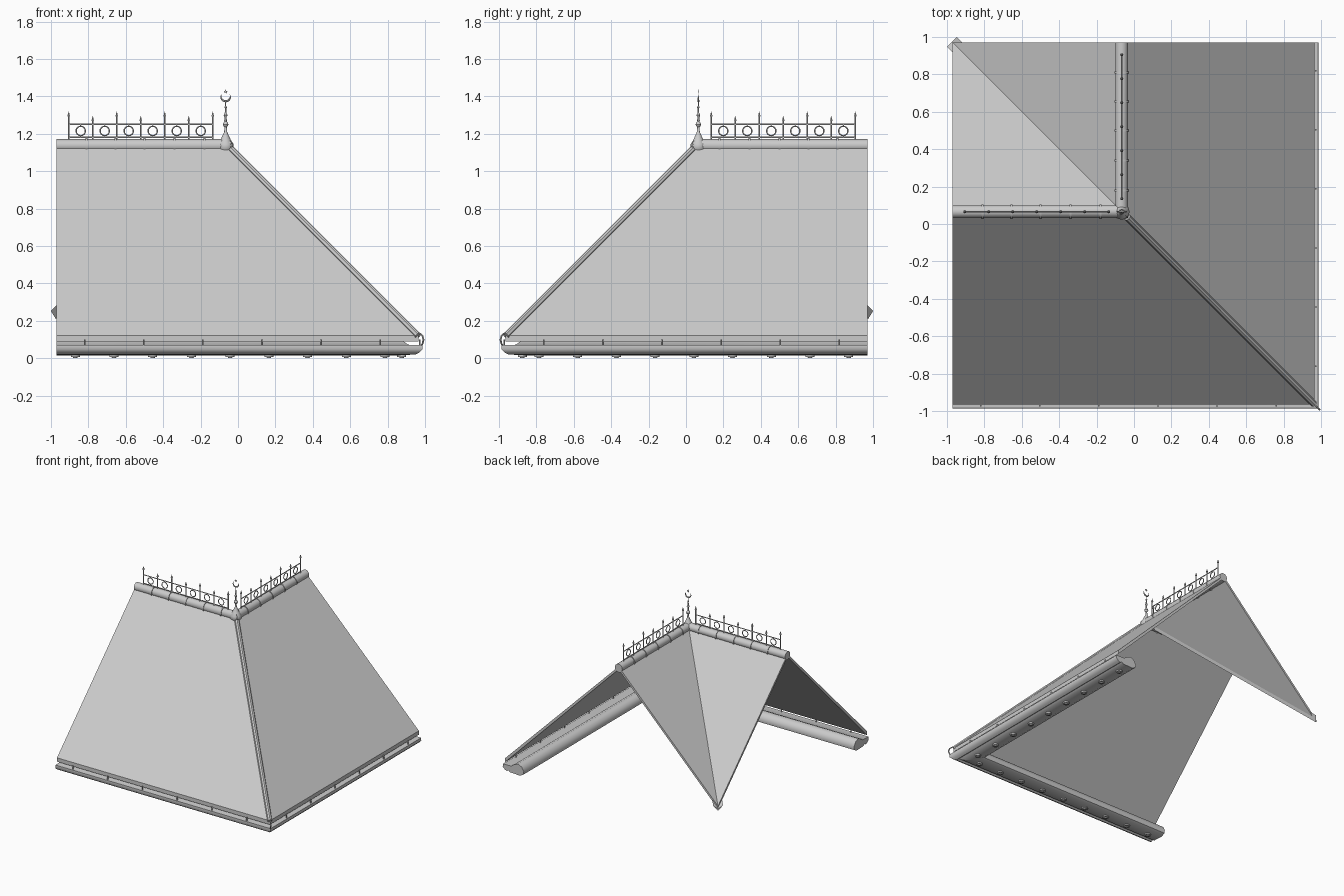
import bpy, bmesh, math
from mathutils import Matrix, Vector

if "Cube" in bpy.data.objects:
    bpy.data.objects.remove(bpy.data.objects["Cube"])

END = -0.97                      # open gable end of each wing
RY = 0.066                       # ridge line offset
SWAP = Matrix(((0, -1, 0, 0), (-1, 0, 0, 0), (0, 0, 1, 0), (0, 0, 0, 1)))  # mirror over the hip


def material(name, v):
    m = bpy.data.materials.new(name)
    m.diffuse_color = (v, v, v, 1)
    m.use_nodes = True
    m.node_tree.nodes["Principled BSDF"].inputs["Base Color"].default_value = m.diffuse_color
    return m


GREY = material("light grey", 0.6)


def add(name, bm, mirror=False, angle=35):
    me = bpy.data.meshes.new(name)
    bm.to_mesh(me)
    bm.free()
    for p in me.polygons:
        p.use_smooth = True
    me.set_sharp_from_angle(angle=math.radians(angle))
    me.materials.append(GREY)
    bpy.context.collection.objects.link(bpy.data.objects.new(name, me))
    if mirror:
        m2 = me.copy()
        m2.transform(SWAP)
        m2.flip_normals()
        bpy.context.collection.objects.link(bpy.data.objects.new(name + "_right", m2))


def mitred(name, prof, angle=35):
    """Run a (y, z) profile from the gable end to the diagonal mitre, then mirror it."""
    bm = bmesh.new()
    a = [bm.verts.new((END, y, z)) for y, z in prof]
    b = [bm.verts.new((-y, y, z)) for y, z in prof]
    n = len(prof)
    for i in range(n):
        j = (i + 1) % n
        bm.faces.new((a[i], a[j], b[j], b[i]))
    bm.faces.new(a)
    cap = bm.faces.new(b)
    bmesh.ops.recalc_face_normals(bm, faces=bm.faces)
    bm.faces.remove(cap)
    bmesh.ops.remove_doubles(bm, verts=bm.verts, dist=0.0005)
    add(name, bm, True, angle)


def rod(bm, p, q, r1, r2=None, seg=8):
    p, q = Vector(p), Vector(q)
    d = q - p
    mat = Matrix.Translation((p + q) / 2) @ d.to_track_quat('Z', 'Y').to_matrix().to_4x4()
    bmesh.ops.create_cone(bm, cap_ends=True, segments=seg, radius1=r1,
                          radius2=r1 if r2 is None else r2, depth=d.length, matrix=mat)


def tube(bm, pts, radii, normal, closed=False, seg=6):
    """Round tube along a planar path; normal is the plane's normal."""
    pts, nrm, rings = [Vector(p) for p in pts], Vector(normal), []
    n = len(pts)
    for i, p in enumerate(pts):
        nxt = pts[(i + 1) % n] if closed else pts[min(i + 1, n - 1)]
        prv = pts[i - 1] if closed else pts[max(i - 1, 0)]
        side = (nxt - prv).normalized().cross(nrm)
        rings.append([bm.verts.new(p + radii[i] * (side * math.cos(t) + nrm * math.sin(t)))
                      for t in (2 * math.pi * k / seg for k in range(seg))])
    for i in range(n if closed else n - 1):
        r, s = rings[i], rings[(i + 1) % n]
        for k in range(seg):
            bm.faces.new((r[k], r[(k + 1) % seg], s[(k + 1) % seg], s[k]))
    if not closed:
        bm.faces.new(rings[0])
        bm.faces.new(rings[-1])
    bmesh.ops.recalc_face_normals(bm, faces=bm.faces)


# Roof slab: outer slope, ridge, inner slope down to the valley
mitred("roof_slope", [(-.965, .09), (-.965, .122), (RY, 1.15), (.97, .246),
                      (.97, .222), (RY, 1.126)], 20)

# Boxed cornice and gutter under the eave
mitred("eave_gutter", [(-.985, .07), (-.987, .048), (-.97, .03), (-.95, .02), (-.935, .03),
                       (-.92, .018), (-.83, .014), (-.80, .03), (-.795, .055), (-.815, .09),
                       (-.85, .105), (-.885, .09), (-.91, .072)], 50)

# Round ridge pipe
mitred("ridge_pipe", [(RY + .034 * math.cos(k * math.pi / 8), 1.137 + .034 * math.sin(k * math.pi / 8))
                      for k in range(16)])

# Ridge collars
bm = bmesh.new()
for x in (-.81, -.655, -.5, -.34, -.18):
    rod(bm, (x - .005, RY, 1.137), (x + .005, RY, 1.137), .039, seg=16)
add("ridge_collars", bm, True)

# Iron cresting: rails, spiked posts and rings
bm = bmesh.new()
for z in (1.18, 1.25):
    rod(bm, (-.905, RY, z), (-.135, RY, z), .004, seg=6)
step = .77 / 6
for i in range(7):
    x, top = -.905 + i * step, 1.32 if i % 2 == 0 else 1.295
    rod(bm, (x, RY, 1.16), (x, RY, top - .025), .004, seg=6)
    rod(bm, (x, RY, top - .028), (x, RY, top), .009, .0005, seg=6)
    if i < 6:
        c = x + step / 2
        ring = [(c + .025 * math.cos(t), RY, 1.215 + .025 * math.sin(t))
                for t in (k * math.pi / 8 for k in range(16))]
        tube(bm, ring, [.0035] * 16, (0, 1, 0), True)
        for s in (-1, 1):
            rod(bm, (c, RY, 1.215 + s * .025), (c, RY, 1.215 + s * .035), .003, seg=6)
add("ridge_cresting", bm, True)

# Finial: turned stem on a bulbous base
bm = bmesh.new()
prof = [(0, 1.098), (.028, 1.1), (.042, 1.12), (.042, 1.145), (.027, 1.168), (.017, 1.19),
        (.008, 1.21), (.006, 1.235), (.012, 1.241), (.015, 1.25), (.012, 1.259), (.006, 1.266),
        (.005, 1.29), (.011, 1.3), (.005, 1.31), (.004, 1.335), (.007, 1.341), (.003, 1.348),
        (.003, 1.376), (0, 1.378)]
vs = [bm.verts.new((r, 0, z)) for r, z in prof]
es = [bm.edges.new(e) for e in zip(vs, vs[1:])]
bmesh.ops.spin(bm, geom=vs + es, cent=(0, 0, 0), axis=(0, 0, 1), angle=2 * math.pi, steps=14)
bmesh.ops.remove_doubles(bm, verts=bm.verts, dist=.0004)
bmesh.ops.recalc_face_normals(bm, faces=bm.faces)
bmesh.ops.translate(bm, verts=bm.verts, vec=(-RY, RY, 0))
add("finial_stem", bm)

# Crescent and star on top of the finial
bm = bmesh.new()
ang = [math.radians(155 + 230 * k / 16) for k in range(17)]
tube(bm, [(-RY + .025 * math.cos(t), RY, 1.399 + .025 * math.sin(t)) for t in ang],
     [.001 + .005 * math.sin(math.pi * k / 16) for k in range(17)], (0, 1, 0))
add("finial_crescent", bm)
bm = bmesh.new()
star = [bm.verts.new((-RY + r * math.sin(t), RY - .002, 1.425 + r * math.cos(t)))
        for r, t in ((.012 if k % 2 == 0 else .005, k * math.pi / 5) for k in range(10))]
f = bm.faces.new(star)
out = bmesh.ops.extrude_face_region(bm, geom=[f])
bmesh.ops.translate(bm, verts=[v for v in out['geom'] if isinstance(v, bmesh.types.BMVert)], vec=(0, .004, 0))
bmesh.ops.recalc_face_normals(bm, faces=bm.faces)
add("finial_star", bm)

# Hip cap along the outer diagonal, with the hook at its foot
bm = bmesh.new()
rod(bm, (-.035, .035, 1.117), (.963, -.963, .12), .018, seg=8)
add("hip_cap", bm)
bm = bmesh.new()
tube(bm, [(d, -d, z) for d, z in ((.95, .13), (.97, .134), (.985, .122), (.992, .1),
                                  (.987, .078), (.975, .062))], [.005] * 6, (.7071, .7071, 0))
add("hip_hook", bm)

# Valley channel below the inner diagonal, poking out at the low end
bm = bmesh.new()
u = Vector((.7071, .7071, 0))
sect = [(-.037, .012), (0, -.012), (.037, .012), (0, -.03)]
lo, hi = Vector((-.974, .974, .24)), Vector((-.11, .11, 1.104))
rows = [[bm.verts.new(c + u * s + Vector((0, 0, h))) for s, h in sect] for c in (lo, hi)]
for k in range(4):
    bm.faces.new((rows[0][k], rows[0][(k + 1) % 4], rows[1][(k + 1) % 4], rows[1][k]))
for r in rows:
    bm.faces.new(r)
bmesh.ops.recalc_face_normals(bm, faces=bm.faces)
add("valley_channel", bm)

# Gutter hangers between eave and gutter lip
bm = bmesh.new()
for i in range(6):
    x = -.82 + i * .316
    rod(bm, (x, -.972, .06), (x, -.972, .1), .005, seg=6)
add("gutter_hangers", bm, True)

# Round bosses under the soffit
bm = bmesh.new()
for i in range(9):
    x = -.87 + i * .207
    rod(bm, (x, -.875, .006), (x, -.875, .02), .024, seg=12)
    rod(bm, (x, -.875, 0), (x, -.875, .008), .01, .014, seg=12)
add("soffit_bosses", bm, True)
